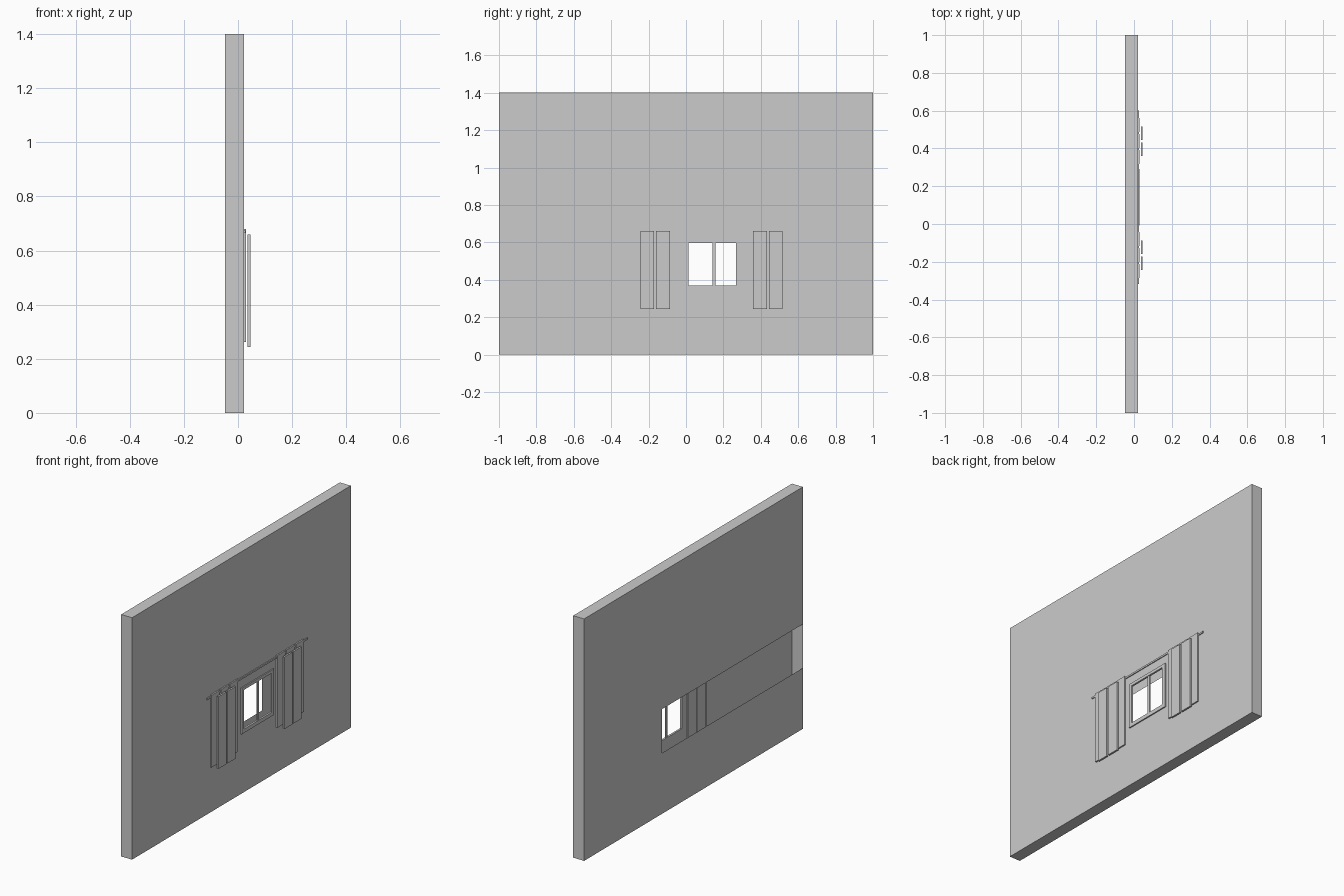
import bpy, bmesh

if "Cube" in bpy.data.objects:
    bpy.data.objects.remove(bpy.data.objects["Cube"])


def make_object(name, bm):
    bmesh.ops.remove_doubles(bm, verts=bm.verts, dist=1e-5)
    mesh = bpy.data.meshes.new(name)
    bm.to_mesh(mesh)
    bm.free()
    obj = bpy.data.objects.new(name, mesh)
    bpy.context.collection.objects.link(obj)
    return obj


def add_box(bm, x, y, z):
    verts = bmesh.ops.create_cube(bm, size=1)["verts"]
    for v in verts:
        v.co = (x[0] + (v.co.x + .5) * (x[1] - x[0]),
                y[0] + (v.co.y + .5) * (y[1] - y[0]),
                z[0] + (v.co.z + .5) * (z[1] - z[0]))


def box(name, x, y, z):
    bm = bmesh.new()
    add_box(bm, x, y, z)
    return make_object(name, bm)


def quad(bm, pts):
    bm.faces.new([bm.verts.new(p) for p in pts])


def holed_side(bm, x, ys, zs, flip):
    # wall skin split in a grid, with the middle cell left open
    for i in range(len(ys) - 1):
        for j in range(3):
            if i == len(ys) - 3 + (len(ys) == 3) and j == 1 and len(ys) == 4:
                continue
            if len(ys) == 3 and i == 0 and j == 1:
                continue
            a, b, c, d = ys[i], ys[i + 1], zs[j], zs[j + 1]
            pts = [(x, a, c), (x, b, c), (x, b, d), (x, a, d)]
            quad(bm, pts[::-1] if flip else pts)


XB, XF, H = -0.048, 0.022, 1.4
ZS = [0, 0.352, 0.606, H]

# Hollow wall: window hole in the room side, open strip in the back skin
bm = bmesh.new()
holed_side(bm, XF, [-1, 0.0, 0.285, 1], ZS, False)
holed_side(bm, XB, [-1, 0.288, 1], ZS, True)
quad(bm, [(XB, -1, 0), (XF, -1, 0), (XF, -1, H), (XB, -1, H)])
quad(bm, [(XF, 1, 0), (XB, 1, 0), (XB, 1, H), (XF, 1, H)])
quad(bm, [(XB, -1, H), (XF, -1, H), (XF, 1, H), (XB, 1, H)])
quad(bm, [(XB, 1, 0), (XF, 1, 0), (XF, -1, 0), (XB, -1, 0)])
make_object("wall", bm)

# Window frame and centre bar
FX = (0.018, 0.029)
box("window_frame_left", FX, (-0.007, 0.013), (0.348, 0.614))
box("window_frame_right", FX, (0.266, 0.29), (0.348, 0.614))
box("window_frame_bottom", FX, (0.013, 0.266), (0.348, 0.37))
box("window_frame_top", FX, (0.013, 0.266), (0.597, 0.614))
box("window_centre_bar", (0.018, 0.026), (0.142, 0.157), (0.37, 0.597))

# Curtain rod
box("curtain_rod", (0.02, 0.027), (-0.318, 0.6), (0.664, 0.674))

# Curtains: three pleats on the wall and two standing in front, each side
for side, y0 in (("left", -0.285), ("right", 0.318)):
    for i in range(3):
        y = y0 + i * 0.0845
        box(f"curtain_{side}_rear_pleat_{i + 1}", (0.018, 0.03),
            (y, y + 0.074), (0.262, 0.68))
    for i in range(2):
        y = y0 + 0.041 + i * 0.0845
        box(f"curtain_{side}_front_pleat_{i + 1}", (0.036, 0.046),
            (y, y + 0.073), (0.243, 0.66))
